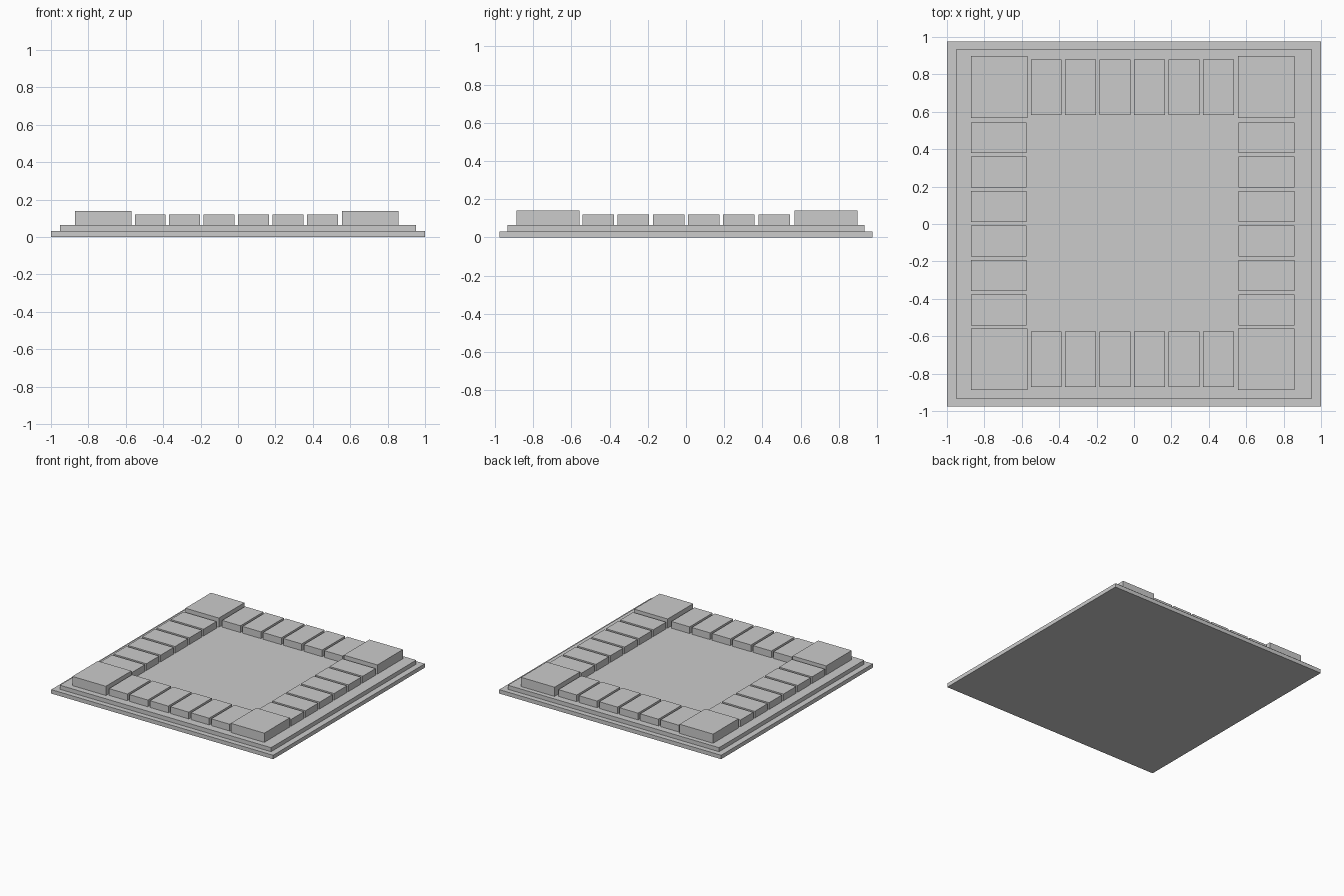
import bpy

if "Cube" in bpy.data.objects:
    bpy.data.objects.remove(bpy.data.objects["Cube"])


def box(name, x0, x1, y0, y1, z0, z1):
    bpy.ops.mesh.primitive_cube_add(size=1, location=((x0 + x1) / 2, (y0 + y1) / 2, (z0 + z1) / 2))
    ob = bpy.context.object
    ob.name = name
    ob.scale = (x1 - x0, y1 - y0, z1 - z0)
    bpy.ops.object.transform_apply(location=False, rotation=False, scale=True)
    return ob


# Stepped board
TIER, TILE, CORNER = 0.065, 0.12, 0.14
box("base_plate", -1, 1, -0.976, 0.976, 0, 0.032)
box("board_plate", -0.952, 0.952, -0.934, 0.934, 0.032, TIER)

# Corner spaces
for x0, x1 in ((-0.872, -0.57), (0.556, 0.858)):
    for y0, y1 in ((-0.887, -0.558), (0.568, 0.897)):
        box("corner_space", x0, x1, y0, y1, TIER, CORNER)

# Edge spaces, each a tile plus an inner strip
PITCH, WIDTH = 0.1842, 0.165
for i in range(6):
    x = -0.552 + PITCH * i
    box("front_space", x, x + WIDTH, -0.871, -0.644, TIER, TILE)
    box("front_strip", x, x + WIDTH, -0.644, -0.574, TIER, TILE)
    box("back_space", x, x + WIDTH, 0.651, 0.88, TIER, TILE)
    box("back_strip", x, x + WIDTH, 0.584, 0.651, TIER, TILE)
    y = -0.542 + PITCH * i
    box("left_space", -0.872, -0.642, y, y + WIDTH, TIER, TILE)
    box("left_strip", -0.642, -0.575, y, y + WIDTH, TIER, TILE)
    box("right_space", 0.626, 0.858, y, y + WIDTH, TIER, TILE)
    box("right_strip", 0.559, 0.626, y, y + WIDTH, TIER, TILE)
